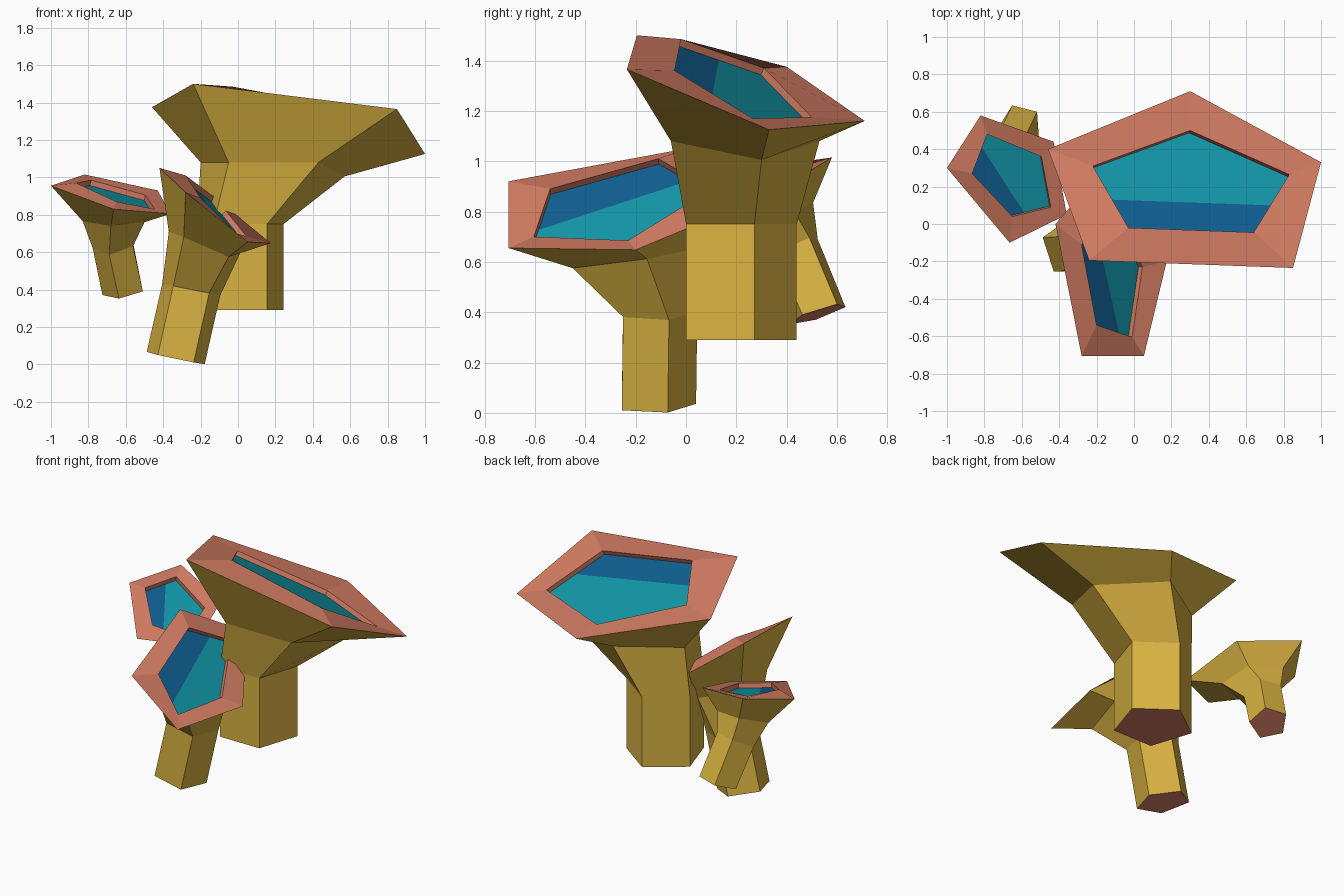
import bpy, bmesh, math
from mathutils import Vector

if "Cube" in bpy.data.objects:
    bpy.data.objects.remove(bpy.data.objects["Cube"])


def material(name, rgb):
    m = bpy.data.materials.new(name)
    m.diffuse_color = (*rgb, 1)
    m.use_nodes = True
    m.node_tree.nodes["Principled BSDF"].inputs["Base Color"].default_value = m.diffuse_color
    return m


MATS = [material("gold_stem", (0.70, 0.45, 0.054)),
        material("salmon_rim", (0.66, 0.205, 0.124)),
        material("teal_water", (0.006, 0.31, 0.39)),
        material("blue_stripe", (0.005, 0.115, 0.29))]
GOLD, SALMON, TEAL, BLUE = range(4)


def pentagon(cx, cy, cz, r, start=90, slope_x=0.0, slope_y=0.0):
    """Regular five-sided ring, tilted by its z slopes."""
    pts = []
    for k in range(5):
        a = math.radians(start + 72 * k)
        dx, dy = r * math.cos(a), r * math.sin(a)
        pts.append((cx + dx, cy + dy, cz + slope_x * dx + slope_y * dy))
    return pts


def trumpet(name, stem, lip, stripe, depth=0.03):
    """Flared five-sided tube: stem rings end at the outer rim, lip is the
    inner rim, stripe is the line that parts blue (on its right) from teal."""
    bm = bmesh.new()

    def loft(a, b, mat):
        for i in range(5):
            j = (i + 1) % 5
            bm.faces.new((a[i], a[j], b[j], b[i])).material_index = mat

    rings = [[bm.verts.new(p) for p in ring] for ring in stem]
    # gold stem and flare, with a salmon cap below
    for a, b in zip(rings, rings[1:]):
        loft(a, b, GOLD)
    bm.faces.new(rings[0][::-1]).material_index = SALMON
    # salmon rim and short inner wall
    inner = [bm.verts.new(p) for p in lip]
    loft(rings[-1], inner, SALMON)
    pts = [Vector(p) for p in lip]
    n = sum((pts[i].cross(pts[(i + 1) % 5]) for i in range(5)), Vector()).normalized()
    low = [bm.verts.new(p - n * depth) for p in pts]
    loft(inner, low, SALMON)
    # water surface, cut into two colours
    water = bm.faces.new(low)
    water.material_index = TEAL
    (x0, y0), (x1, y1) = stripe
    side = Vector((y1 - y0, x0 - x1, 0)).normalized()
    origin = Vector((x0, y0, 0))
    bm.normal_update()
    bmesh.ops.bisect_plane(bm, geom=[water] + list(water.edges) + list(water.verts),
                           plane_co=origin, plane_no=side)
    for f in bm.faces:
        if f.material_index == TEAL and (f.calc_center_median() - origin).dot(side) > 0:
            f.material_index = BLUE
    mesh = bpy.data.meshes.new(name)
    bm.to_mesh(mesh)
    bm.free()
    for m in MATS:
        mesh.materials.append(m)
    ob = bpy.data.objects.new(name, mesh)
    bpy.context.collection.objects.link(ob)


# large trumpet (ring order: back, left, front left, front right, right)
trumpet("large_trumpet",
        [pentagon(0.012, 0.197, 0.29, 0.243),
         pentagon(0.012, 0.197, 0.75, 0.243),
         [(0.16, 0.53, 1.08), (-0.20, 0.30, 1.08), (-0.05, -0.055, 1.08),
          (0.43, -0.06, 1.08), (0.57, 0.30, 1.005)],
         [(0.30, 0.71, 1.16), (-0.46, 0.40, 1.375), (-0.24, -0.195, 1.50),
          (0.85, -0.235, 1.365), (1.0, 0.33, 1.125)]],
        [(0.30, 0.50, 1.175), (-0.22, 0.31, 1.37), (-0.03, -0.02, 1.485),
         (0.64, -0.045, 1.36), (0.83, 0.265, 1.17)],
        ((-0.12, 0.13), (0.72, 0.10)))

# medium trumpet, leaning to the front
trumpet("medium_trumpet",
        [pentagon(-0.333, -0.123, 0.033, 0.163, 90, -0.21, 0.02),
         pentagon(-0.25, -0.118, 0.40, 0.163, 90, -0.2),
         [(-0.17, 0.12, 0.67), (-0.37, -0.04, 0.71), (-0.29, -0.43, 0.68),
          (-0.05, -0.45, 0.575), (0.02, -0.155, 0.612)],
         [(-0.15, 0.31, 0.86), (-0.42, 0.0, 1.05), (-0.28, -0.705, 0.92),
          (0.053, -0.705, 0.655), (0.175, -0.20, 0.648)]],
        [(-0.12, 0.10, 0.89), (-0.28, -0.11, 1.01), (-0.20, -0.54, 0.89),
         (-0.01, -0.605, 0.70), (0.045, -0.23, 0.685)],
        ((-0.165, -0.20), (-0.085, -0.56)) [::-1][::-1])

# small trumpet on the left
trumpet("small_trumpet",
        [pentagon(-0.608, 0.525, 0.393, 0.117, 112, 0.17, 0.32),
         pentagon(-0.66, 0.415, 0.645, 0.117, 112, 0.17, 0.48),
         [(-0.74, 0.505, 0.835), (-0.83, 0.33, 0.765), (-0.68, 0.17, 0.74),
          (-0.50, 0.22, 0.76), (-0.53, 0.43, 0.80)],
         [(-0.82, 0.58, 1.015), (-1.0, 0.30, 0.955), (-0.665, -0.10, 0.83),
          (-0.36, 0.05, 0.805), (-0.43, 0.44, 0.93)]],
        [(-0.785, 0.48, 0.985), (-0.865, 0.27, 0.97), (-0.65, 0.04, 0.87),
         (-0.445, 0.09, 0.83), (-0.495, 0.36, 0.905)],
        ((-0.80, 0.39), (-0.59, 0.065)))
